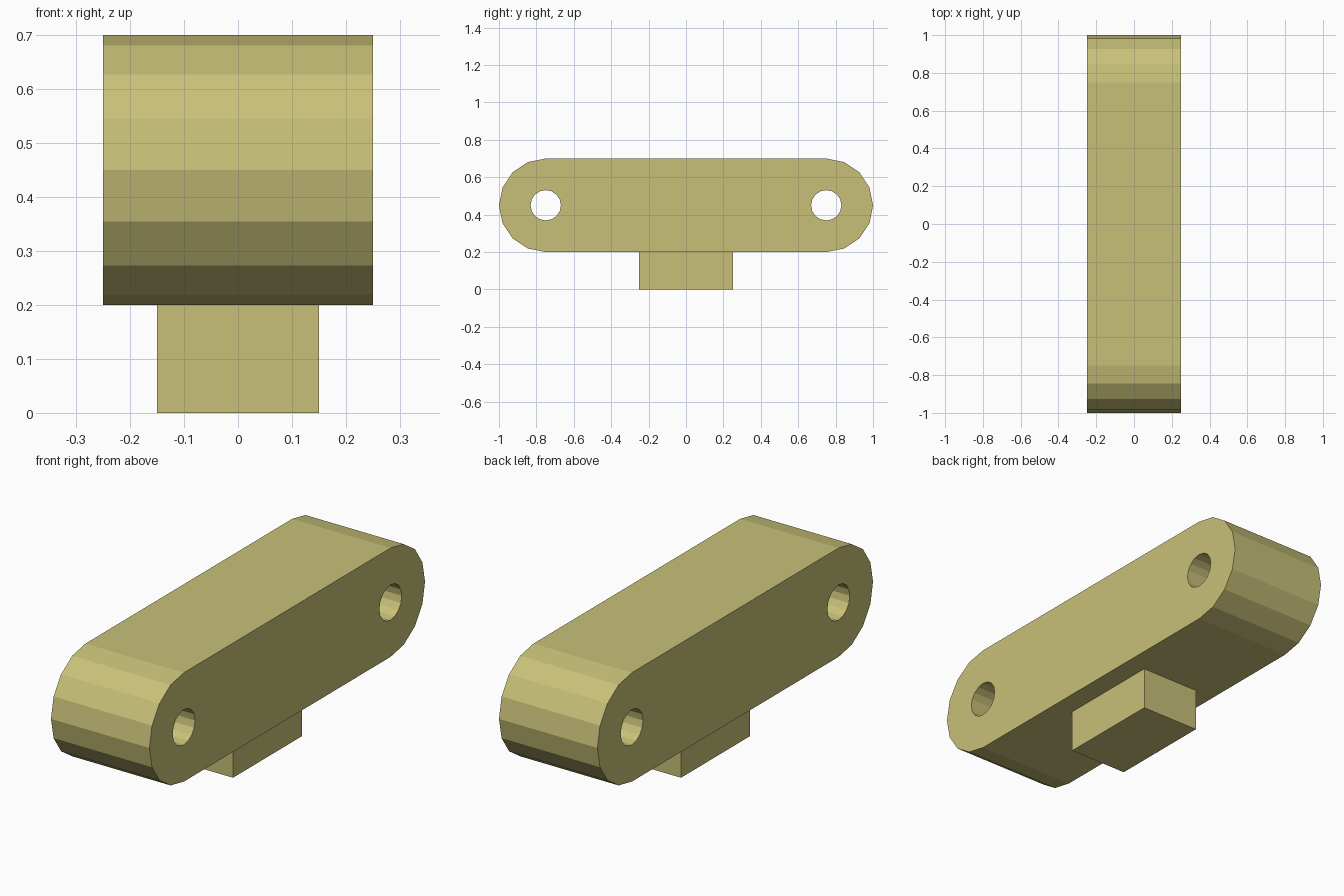
import bpy, bmesh
from math import sin, cos, pi

if "Cube" in bpy.data.objects:
    bpy.data.objects.remove(bpy.data.objects["Cube"])

HALF_X, END_Y, MID_Z = 0.25, 0.75, 0.45
BODY_R, HOLE_R, SIDES = 0.25, 0.081, 16

mat = bpy.data.materials.new("khaki")
mat.diffuse_color = (0.58, 0.53, 0.19, 1)
mat.use_nodes = True
mat.node_tree.nodes["Principled BSDF"].inputs["Base Color"].default_value = mat.diffuse_color


def arc(y, radius, start, steps):
    """Points (y, z) along an arc of the 16-sided circle."""
    return [(y + radius * cos(start + 2 * pi * i / SIDES),
             MID_Z + radius * sin(start + 2 * pi * i / SIDES)) for i in range(steps)]


def finish(bm, name):
    bmesh.ops.recalc_face_normals(bm, faces=bm.faces[:])
    mesh = bpy.data.meshes.new(name)
    bm.to_mesh(mesh)
    bm.free()
    mesh.materials.append(mat)
    obj = bpy.data.objects.new(name, mesh)
    bpy.context.collection.objects.link(obj)
    return obj


# Link body: rounded slot outline with two pin holes, extruded along x
half = SIDES // 2 + 1
loops = [arc(END_Y, BODY_R, -pi / 2, half) + arc(-END_Y, BODY_R, pi / 2, half),
         arc(END_Y, HOLE_R, 0, SIDES),
         arc(-END_Y, HOLE_R, 0, SIDES)]
bm = bmesh.new()
edges = []
for loop in loops:
    verts = [bm.verts.new((-HALF_X, y, z)) for y, z in loop]
    edges += [bm.edges.new((verts[i - 1], verts[i])) for i in range(len(verts))]
bmesh.ops.triangle_fill(bm, edges=edges, use_beauty=True, normal=(-1, 0, 0))
side = bmesh.ops.extrude_face_region(bm, geom=bm.faces[:], use_keep_orig=True)
bmesh.ops.translate(bm, vec=(2 * HALF_X, 0, 0),
                    verts=[g for g in side["geom"] if isinstance(g, bmesh.types.BMVert)])
finish(bm, "link_body")

# Mounting block under the body
bm = bmesh.new()
bmesh.ops.create_cube(bm, size=1)
bmesh.ops.scale(bm, vec=(0.3, 0.5, 0.2), verts=bm.verts[:])
block = finish(bm, "mounting_block")
block.location = (0, 0, 0.1)
